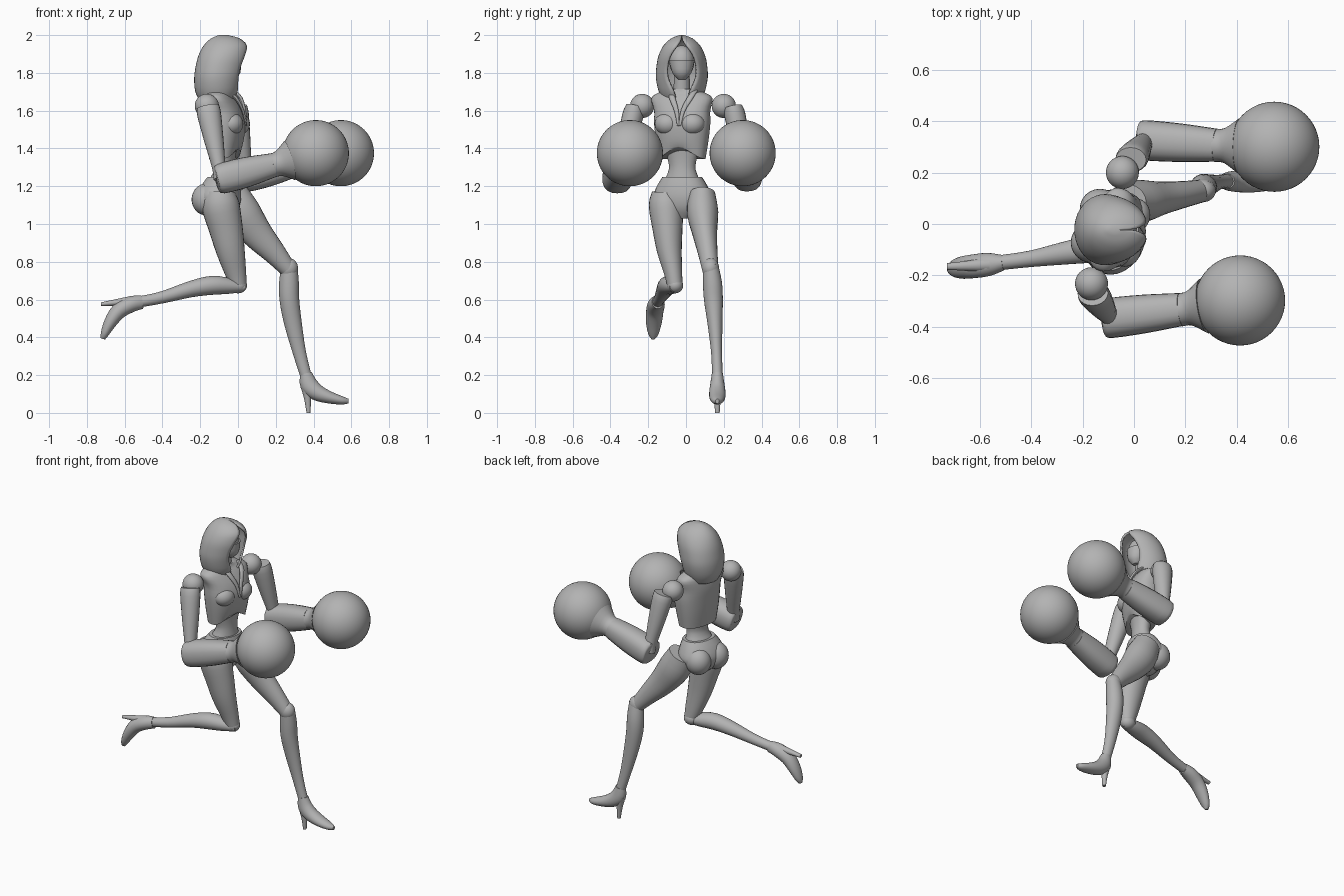
import bpy, bmesh
from math import sin, cos, pi, asin, radians
from mathutils import Vector, Matrix

cube = bpy.data.objects.get("Cube")
if cube:
    bpy.data.objects.remove(cube)

grey = bpy.data.materials.new("plain grey")
grey.use_nodes = True
grey.diffuse_color = (0.45, 0.45, 0.45, 1)
grey.node_tree.nodes["Principled BSDF"].inputs["Base Color"].default_value = grey.diffuse_color

YAW = radians(-15)                       # body twist: left side leads
ACROSS = Vector((-sin(YAW), cos(YAW), 0))
AHEAD = Vector((cos(YAW), sin(YAW), 0))
UP = Vector((0, 0, 1))


def finish(name, bm, angle=40):
    bmesh.ops.recalc_face_normals(bm, faces=bm.faces)
    mesh = bpy.data.meshes.new(name)
    bm.to_mesh(mesh)
    bm.free()
    mesh.materials.append(grey)
    obj = bpy.data.objects.new(name, mesh)
    bpy.context.collection.objects.link(obj)
    bpy.ops.object.select_all(action='DESELECT')
    obj.select_set(True)
    bpy.context.view_layer.objects.active = obj
    bpy.ops.object.shade_smooth_by_angle(angle=radians(angle))
    return obj


def smooth_path(rows, steps=3):
    """Catmull-Rom interpolation of section rows."""
    out = []
    for i in range(len(rows) - 1):
        quad = [rows[max(i - 1, 0)], rows[i], rows[i + 1], rows[min(i + 2, len(rows) - 1)]]
        for k in range(steps):
            t = k / steps
            out.append([b + 0.5 * t * (c - a + t * (2*a - 5*b + 4*c - d + t * (3*(b - c) + d - a)))
                        for a, b, c, d in zip(*quad)])
    return out + [list(rows[-1])]


def loft(name, rows, side=Vector((0, 1, 0)), axis=None, power=2, n=24, peak=0, steps=3):
    """Skin sections (x, y, z, side radius, other radius); peak lifts the first front edge."""
    rows = smooth_path(rows, steps)
    pts = [Vector(r[:3]) for r in rows]
    bm = bmesh.new()
    rings = []
    for i, r in enumerate(rows):
        t = axis or (pts[min(i + 1, len(pts) - 1)] - pts[max(i - 1, 0)]).normalized()
        s = (side - t * side.dot(t)).normalized()
        o = s.cross(t)
        ring = []
        for k in range(n):
            c, w = cos(2 * pi * k / n), sin(2 * pi * k / n)
            f = (abs(c) ** power + abs(w) ** power) ** (-1 / power)
            p = pts[i] + s * (r[3] * c * f) + o * (r[4] * w * f)
            if peak and i < 3:
                p.z += peak * (1 - i / 3) * max(0, w) ** 4
            ring.append(bm.verts.new(p))
        rings.append(ring)
    for a, b in zip(rings, rings[1:]):
        for k in range(n):
            bm.faces.new((a[k], a[(k + 1) % n], b[(k + 1) % n], b[k]))
    bm.faces.new(rings[0])
    bm.faces.new(rings[-1])
    return finish(name, bm)


def ball(name, centre, radii, yaw=0, u=32, v=20):
    bm = bmesh.new()
    bmesh.ops.create_uvsphere(bm, u_segments=u, v_segments=v, radius=1)
    bm.transform(Matrix.Translation(centre) @ Matrix.Rotation(yaw, 4, 'Z')
                 @ Matrix.Diagonal((*radii, 1)))
    return finish(name, bm)


# Torso: cropped jacket, waist and briefs
loft("jacket", [(-.07, -.02, 1.345, .125, .075), (-.068, -.02, 1.44, .14, .09),
                (-.066, -.02, 1.53, .15, .1), (-.075, -.02, 1.6, .15, .095),
                (-.09, -.022, 1.665, .165, .075), (-.095, -.022, 1.695, .125, .06),
                (-.09, -.022, 1.715, .06, .05)], ACROSS, UP, 2.4, 32, .06)
loft("neck", [(-.09, -.022, 1.68, .045, .045), (-.075, -.022, 1.82, .04, .04)])
loft("waist", [(-.07, -.02, 1.42, .1, .065), (-.07, -.02, 1.35, .08, .055),
               (-.07, -.02, 1.29, .072, .053), (-.085, -.02, 1.22, .1, .075)], ACROSS, UP)
loft("briefs", [(-.08, -.02, 1.25, .105, .078), (-.092, -.02, 1.2, .135, .1),
                (-.1, -.02, 1.14, .155, .112), (-.095, -.02, 1.08, .12, .095),
                (-.08, -.02, 1.03, .05, .05)], ACROSS, UP, 2.2)
for label, sign in (("left", 1), ("right", -1)):
    middle = Vector((-.065, -.02, 1.53)) + ACROSS * sign * .068 + AHEAD * .05
    ball(label + "_bust", middle, (.062, .068, .06), YAW, 24, 16)
    middle = Vector((-.1, -.02, 1.13)) + ACROSS * sign * .068 - AHEAD * .05
    ball(label + "_buttock", middle, (.08, .078, .085), YAW, 24, 16)

# Jacket lapels forming the open collar
for label, sign in (("left", 1), ("right", -1)):
    base = Vector((-.02, -.02, 0))
    path = []
    for forward, across, z, r in ((.065, .004, 1.52, .006), (.052, .018, 1.6, .012),
                                  (.02, .05, 1.67, .016), (-.03, .065, 1.71, .014)):
        p = base + AHEAD * forward + ACROSS * across * sign
        path.append((p.x, p.y, z, r, r * .6))
    loft(label + "_lapel", path, ACROSS, n=12)

# Legs: left strides forward, right kicks back
loft("left_thigh", [(-.03, .085, 1.16, .07, .085), (.02, .088, 1.06, .083, .1),
                    (.1, .1, .95, .065, .083), (.19, .115, .85, .052, .062),
                    (.262, .128, .765, .044, .045)])
ball("left_knee", (.268, .13, .765), (.05, .045, .055))
loft("left_calf", [(.272, .13, .785, .04, .042), (.27, .14, .69, .05, .052),
                   (.272, .145, .6, .05, .052), (.29, .153, .48, .04, .047),
                   (.325, .162, .32, .029, .035), (.36, .166, .195, .028, .03)])
loft("right_thigh", [(-.095, -.105, 1.17, .075, .08), (-.092, -.105, 1.1, .092, .1),
                     (-.065, -.098, .98, .08, .09), (-.04, -.088, .86, .066, .076),
                     (-.012, -.068, .74, .048, .056), (.005, -.058, .67, .04, .042)])
ball("right_knee", (.0, -.058, .675), (.048, .043, .042))
loft("right_calf", [(.03, -.058, .665, .03, .025), (-.05, -.075, .672, .046, .042),
                    (-.14, -.095, .675, .052, .05), (-.25, -.11, .655, .046, .043),
                    (-.4, -.135, .612, .032, .032), (-.52, -.15, .588, .029, .029)])

# High heeled shoes
loft("left_shoe", [(.36, .166, .21, .029, .032), (.375, .166, .15, .038, .047),
                   (.415, .166, .11, .043, .044), (.48, .166, .083, .042, .033),
                   (.55, .166, .066, .03, .022), (.585, .166, .062, .01, .012)])
loft("left_heel", [(.355, .166, .15, .03, .026), (.368, .166, .08, .019, .019),
                   (.373, .166, 0, .012, .01)], n=16)
loft("right_shoe", [(-.508, -.15, .587, .03, .036), (-.565, -.157, .575, .045, .042),
                    (-.63, -.165, .54, .046, .042), (-.675, -.17, .48, .042, .034),
                    (-.705, -.173, .42, .028, .022), (-.715, -.174, .392, .01, .012)])
loft("right_heel", [(-.56, -.157, .59, .03, .03), (-.64, -.162, .585, .02, .018),
                    (-.725, -.165, .575, .013, .01)], n=16)

# Arms, shaped by joint positions, ending in round gloves
arms = (("left", (-.045, .2, 1.625), (-.012, .25, 1.62), (.045, .325, 1.25), (.335, .305, 1.325),
         (.545, .3, 1.375)),
        ("right", (-.165, -.232, 1.625), (-.16, -.27, 1.62), (-.09, -.365, 1.24),
         (.2, -.33, 1.315), (.412, -.297, 1.375)))
for label, shoulder, top, elbow, wrist, glove in arms:
    ball(label + "_shoulder", shoulder, (.064,) * 3)
    top, elbow, wrist, glove = map(Vector, (top, elbow, wrist, glove))
    rows = [(*top.lerp(elbow, f), a, b) for f, a, b in
            ((0, .048, .06), (.12, .056, .063), (.5, .05, .05), (.85, .04, .036), (1, .04, .04))]
    loft(label + "_upper_arm", rows, n=20)
    rows = [(*elbow.lerp(wrist, f), a, b) for f, a, b in
            ((-.08, .07, .06), (.0, .078, .08), (.45, .075, .08), (.95, .064, .064))]
    loft(label + "_forearm", rows, power=2.5, n=20)
    rows = [(*wrist.lerp(glove, f), r, r) for f, r in ((-.1, .065), (.08, .068), (.35, .108))]
    loft(label + "_cuff", rows)
    ball(label + "_glove", glove, (.175,) * 3, 0, 48, 32)

# Head inside the hood, with a pointed lower mask
ball("head", (-.065, -.022, 1.86), (.075, .066, .085))
loft("face_mask", [(-.035, -.022, 1.765, .02, .02), (-.038, -.022, 1.8, .05, .05),
                   (-.05, -.022, 1.865, .068, .068)], axis=UP)

# Hood: open-fronted shell; rows hold height, back, front rim, half width, half opening
levels = smooth_path([(1.645, -.2, -.03, .095, .03), (1.7, -.226, -.002, .122, .045),
                      (1.77, -.232, .002, .137, .076), (1.83, -.225, .014, .135, .08),
                      (1.89, -.21, .036, .124, .064), (1.945, -.182, .047, .097, .028),
                      (1.983, -.142, .008, .056, .004), (2.0, -.1, -.055, .012, .001)])
bm = bmesh.new()
grid = []
COLUMNS = 32
for z, back, front, width, gap in levels:
    start = asin(min(1, gap / width))
    mid = back + (front - back) * .5
    row = []
    for k in range(COLUMNS + 1):
        a = start + (2 * pi - 2 * start) * k / COLUMNS
        reach = (front - mid) / cos(start) if cos(a) > 0 else mid - back
        row.append(bm.verts.new((mid + reach * cos(a), -.022 + width * sin(a), z)))
    grid.append(row)
for a, b in zip(grid, grid[1:]):
    for k in range(COLUMNS):
        bm.faces.new((a[k], a[k + 1], b[k + 1], b[k]))
bm.faces.new(grid[-1])
hood = finish("hood", bm, 50)
shell = hood.modifiers.new("thickness", 'SOLIDIFY')
shell.thickness = .012
shell.offset = -1
